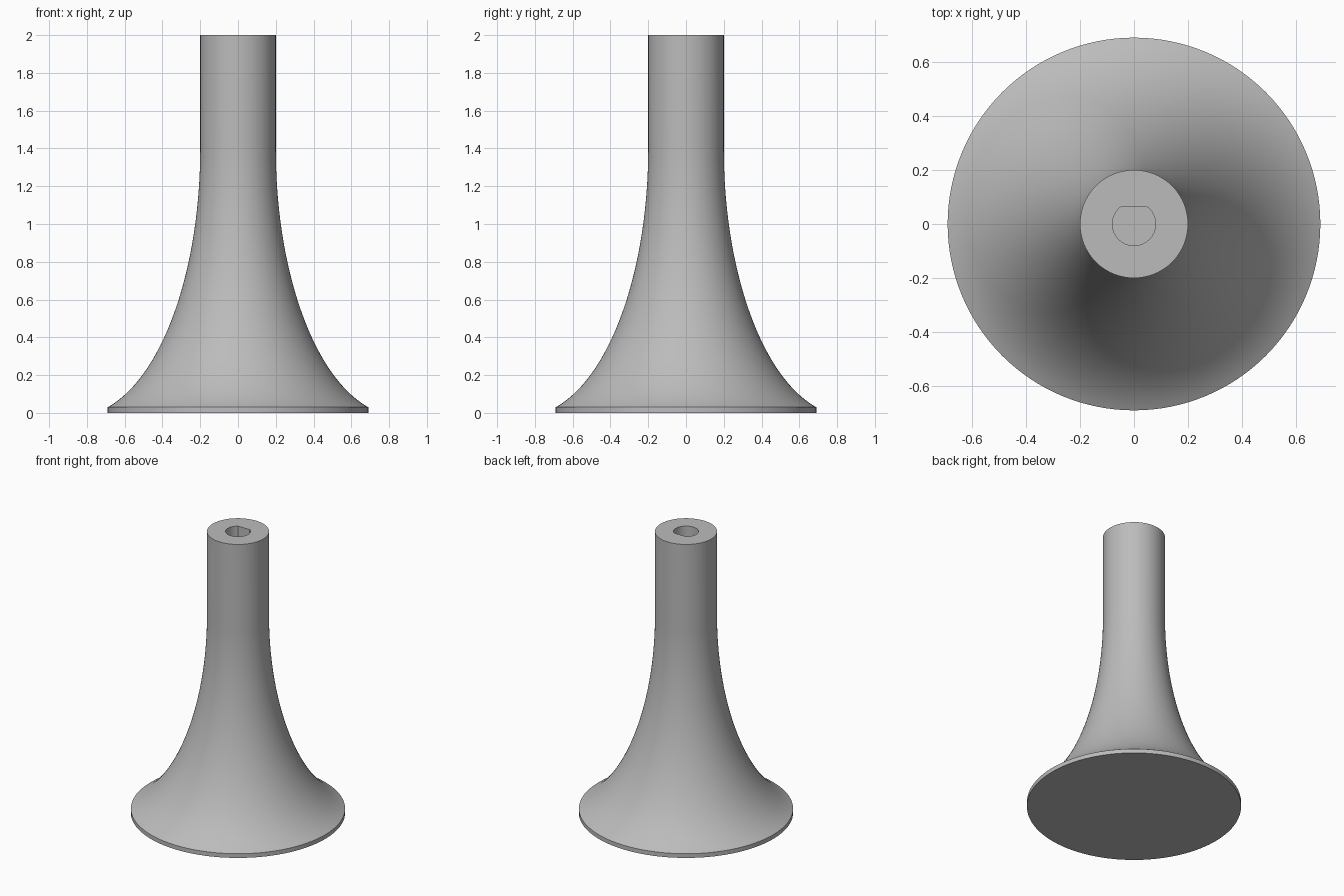
import bpy, bmesh, math

if "Cube" in bpy.data.objects:
    bpy.data.objects.remove(bpy.data.objects["Cube"])

SEG = 128
BASE_R, STEM_R, RIM_Z, TOP_Z = 0.69, 0.2, 0.03, 2.0
FLARE_TOP, FLARE_A = 1.4, 0.65
BORE_R, BORE_FLAT, BORE_DEPTH = 0.08, 0.065, 0.5

grey = bpy.data.materials.new("light_grey")
grey.use_nodes = True
colour = (0.5, 0.5, 0.5, 1)
grey.diffuse_color = colour
grey.node_tree.nodes["Principled BSDF"].inputs["Base Color"].default_value = colour


def ring(bm, points, z):
    return [bm.verts.new((x, y, z)) for x, y in points]


def circle(r):
    return [(r * math.cos(math.tau * i / SEG), r * math.sin(math.tau * i / SEG))
            for i in range(SEG)]


def loft(name, sections):
    """Closed solid through a stack of (outline, height) sections."""
    bm = bmesh.new()
    rings = [ring(bm, pts, z) for pts, z in sections]
    for low, high in zip(rings, rings[1:]):
        n = len(low)
        for i in range(n):
            j = (i + 1) % n
            bm.faces.new((low[i], low[j], high[j], high[i]))
    bm.faces.new(rings[0][::-1])
    bm.faces.new(rings[-1])
    mesh = bpy.data.meshes.new(name)
    bm.to_mesh(mesh)
    bm.free()
    mesh.materials.append(grey)
    obj = bpy.data.objects.new(name, mesh)
    bpy.context.collection.objects.link(obj)
    return obj


# Flared stem: rim disc, quarter-ellipse flare, straight shaft
end = math.acos(1 - (BASE_R - STEM_R) / FLARE_A)
height = (FLARE_TOP - RIM_Z) / math.sin(end)
sections = [(circle(BASE_R), 0)]
STEPS = 40
for k in range(STEPS + 1):
    a = end * (1 - k / STEPS)
    r = STEM_R + FLARE_A * (1 - math.cos(a))
    sections.append((circle(r), FLARE_TOP - height * math.sin(a)))
sections.append((circle(STEM_R), TOP_Z))
stem = loft("flared_stem", sections)

# D-shaped blind bore in the top
start = math.pi - math.asin(BORE_FLAT / BORE_R)
sweep = math.tau - (math.pi - 2 * math.asin(BORE_FLAT / BORE_R))
d_shape = [(BORE_R * math.cos(start + sweep * i / 48),
            BORE_R * math.sin(start + sweep * i / 48)) for i in range(49)]
cutter = loft("bore_cutter", [(d_shape, TOP_Z - BORE_DEPTH), (d_shape, TOP_Z + 0.1)])
cutter.hide_render = True

bpy.context.view_layer.objects.active = stem
stem.select_set(True)
cut = stem.modifiers.new("bore", "BOOLEAN")
cut.operation = "DIFFERENCE"
cut.solver = "EXACT"
cut.object = cutter
bpy.ops.object.modifier_apply(modifier=cut.name)
bpy.data.objects.remove(cutter)
bpy.ops.object.shade_smooth_by_angle(angle=math.radians(30))
